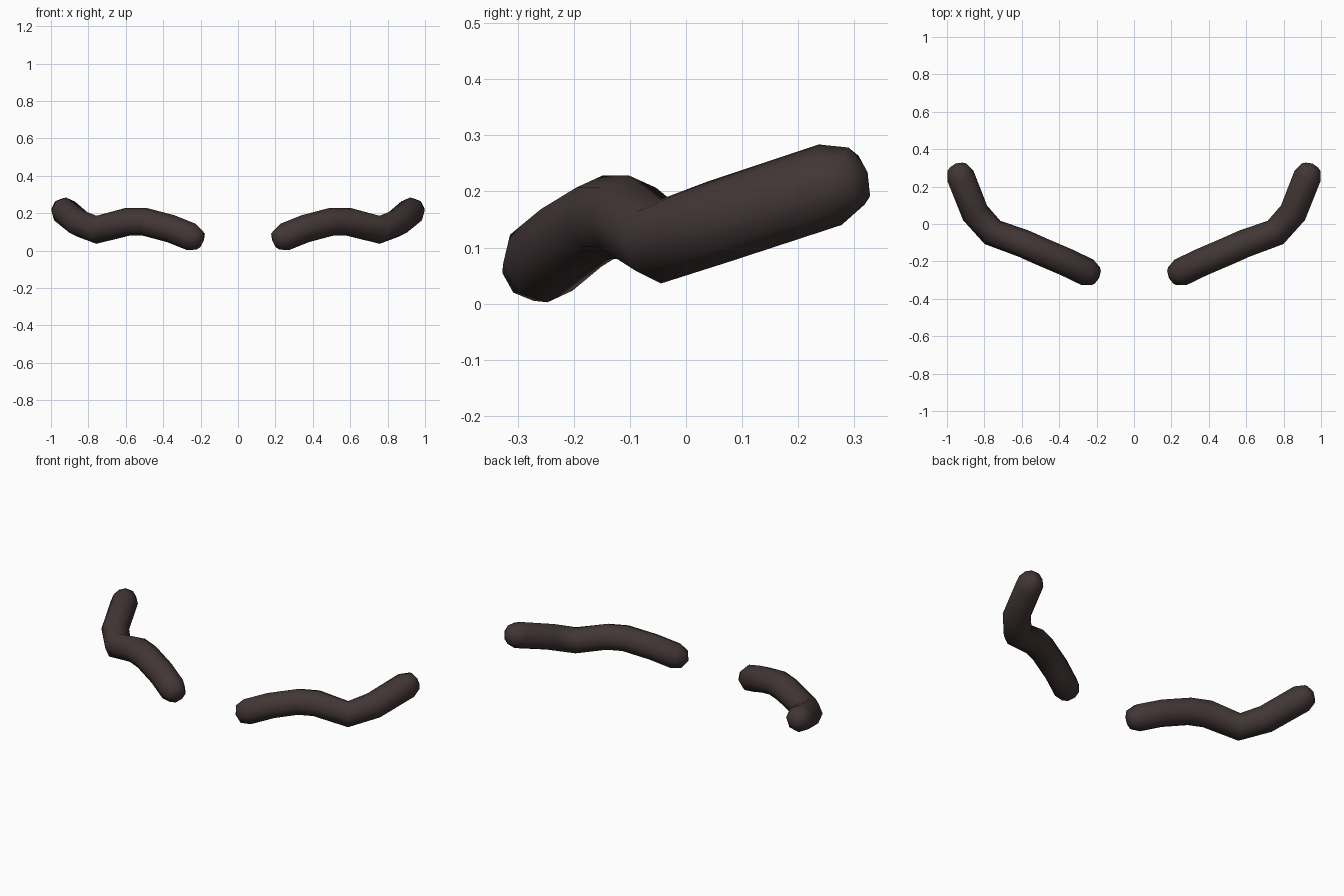
import bpy, bmesh, math
from mathutils import Vector

if "Cube" in bpy.data.objects:
    bpy.data.objects.remove(bpy.data.objects["Cube"])

RADIUS = 0.075
SIDES = 8

# Centre line of one brow, inner end to outer end
PATH = [(0.25, -0.258, 0.073), (0.36, -0.205, 0.117), (0.5, -0.145, 0.154),
        (0.59, -0.105, 0.154), (0.757, -0.045, 0.111), (0.85, 0.06, 0.147),
        (0.928, 0.257, 0.212)]

brown = bpy.data.materials.new("dark brown")
brown.diffuse_color = (0.055, 0.037, 0.037, 1)
brown.use_nodes = True
brown.node_tree.nodes["Principled BSDF"].inputs["Base Color"].default_value = brown.diffuse_color


def make_brow(name, side):
    pts = [Vector((x * side, y, z)) for x, y, z in PATH]
    first = (pts[0] - pts[1]).normalized()
    last = (pts[-1] - pts[-2]).normalized()
    k = math.sqrt(0.5)

    # Rings: (centre, axis, radius), with a rounded cap ring at each end
    rings = [(pts[0] + first * RADIUS * k, -first, RADIUS * k)]
    for i, p in enumerate(pts):
        before = (p - pts[i - 1]).normalized() if i else -first
        after = (pts[i + 1] - p).normalized() if i < len(pts) - 1 else last
        rings.append((p, (before + after).normalized(), RADIUS))
    rings.append((pts[-1] + last * RADIUS * k, last, RADIUS * k))

    bm = bmesh.new()
    loops = []
    for centre, axis, r in rings:
        across = axis.cross(Vector((0, 0, 1))).normalized()
        up = across.cross(axis)
        loops.append([bm.verts.new(centre + r * (across * math.cos(a) + up * math.sin(a)))
                      for a in (2 * math.pi * j / SIDES for j in range(SIDES))])

    # Tube walls
    for a, b in zip(loops, loops[1:]):
        for j in range(SIDES):
            n = (j + 1) % SIDES
            bm.faces.new((a[j], a[n], b[n], b[j]))

    # Cap tips
    for loop, tip in ((loops[0], pts[0] + first * RADIUS),
                      (loops[-1], pts[-1] + last * RADIUS)):
        v = bm.verts.new(tip)
        for j in range(SIDES):
            bm.faces.new((loop[j], loop[(j + 1) % SIDES], v))

    bmesh.ops.recalc_face_normals(bm, faces=bm.faces)
    for f in bm.faces:
        f.smooth = True
    mesh = bpy.data.meshes.new(name)
    bm.to_mesh(mesh)
    bm.free()
    mesh.materials.append(brown)
    bpy.context.collection.objects.link(bpy.data.objects.new(name, mesh))


make_brow("eyebrow_right", 1)
make_brow("eyebrow_left", -1)
